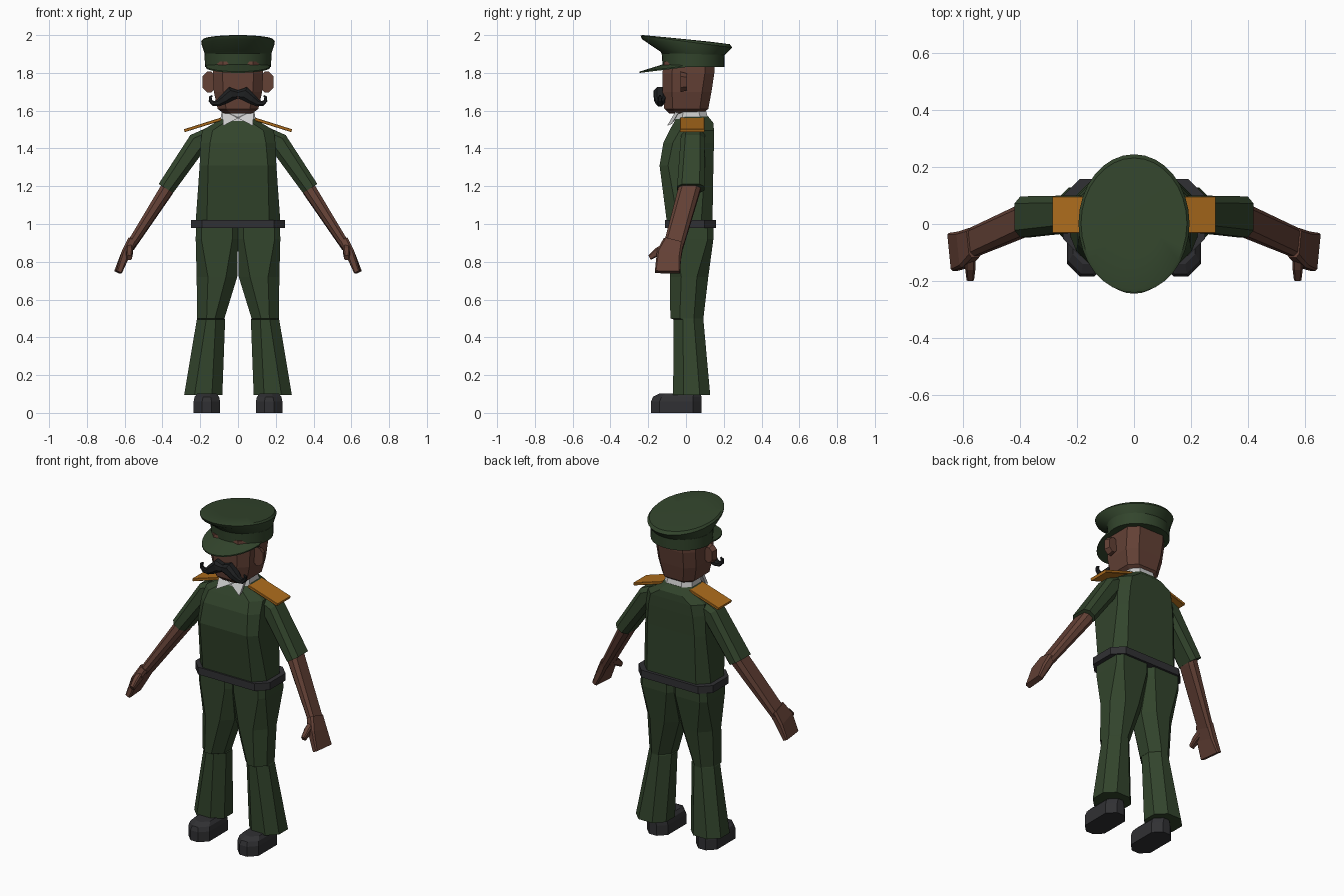
import bpy, bmesh, math
from mathutils import Vector as V

X, Y, Z = V((1, 0, 0)), V((0, 1, 0)), V((0, 0, 1))


def material(name, r, g, b):
    m = bpy.data.materials.new(name)
    m.diffuse_color = (r, g, b, 1)
    return m


GREEN = material("uniform_green", .032, .058, .025)
SKIN = material("skin_brown", .125, .052, .036)
GOLD = material("gold", .42, .15, .012)
DARK = material("dark_leather", .03, .03, .033)
HAIR = material("hair_black", .013, .014, .015)
WHITE = material("collar_white", .65, .65, .65)


def skin(name, rings, mat, mirror=False, smooth=False):
    """Bridge a list of equal-length point rings and cap both ends."""
    bm = bmesh.new()
    vs = [[bm.verts.new(p) for p in r] for r in rings]
    n = len(vs[0])
    for a, b in zip(vs, vs[1:]):
        for i in range(n):
            j = (i + 1) % n
            bm.faces.new((a[i], a[j], b[j], b[i]))
    bm.faces.new(vs[0])
    bm.faces.new(vs[-1])
    bmesh.ops.recalc_face_normals(bm, faces=bm.faces)
    me = bpy.data.meshes.new(name)
    bm.to_mesh(me)
    bm.free()
    me.materials.append(mat)
    ob = bpy.data.objects.new(name, me)
    bpy.context.collection.objects.link(ob)
    if mirror:
        ob.modifiers.new("Mirror", 'MIRROR').use_mirror_merge = False
    if smooth:
        bpy.ops.object.select_all(action='DESELECT')
        bpy.context.view_layer.objects.active = ob
        ob.select_set(True)
        bpy.ops.object.shade_smooth_by_angle(angle=math.radians(35))
    return ob


def ring(c, ru, rv, ch, u=X, v=Y):
    """Chamfered rectangle around c in the plane of u and v."""
    u, v = V(u).normalized(), V(v).normalized()
    a, b = ru - ch, rv - ch
    pts = [(ru, -b), (ru, b), (a, rv), (-a, rv), (-ru, b), (-ru, -b), (-a, -rv), (a, -rv)]
    return [V(c) + u * p + v * q for p, q in pts]


def slab(z, x0, x1, y0, y1, ch):
    """Horizontal chamfered rectangle given by its limits."""
    return ring(((x0 + x1) / 2, (y0 + y1) / 2, z), (x1 - x0) / 2, (y1 - y0) / 2, ch)


def oval(z, rx, cy, ry, tilt=0, n=32):
    """Horizontal ellipse, higher at the front when tilted."""
    ang = [2 * math.pi * i / n for i in range(n)]
    return [(rx * math.cos(a), cy + ry * math.sin(a), z - tilt * ry * math.sin(a)) for a in ang]


# Cap: band, flared crown and peak
skin("cap_band", [oval(1.83, .175, .04, .163), oval(1.90, .177, .038, .167, .03)], GREEN, smooth=True)
skin("cap_crown", [oval(1.893, .172, .038, .162, .03), oval(1.905, .178, .035, .172, .05),
                   oval(1.952, .193, .002, .234, .11), oval(1.966, .195, .002, .243, .13),
                   oval(1.976, .186, .002, .23, .105), oval(1.978, .1, 0, .12, .1)], GREEN, smooth=True)
peak = []
for i in range(17):
    a = math.radians(190 + 10 * i)
    c, s = math.cos(a), math.sin(a)
    xi, yi, xo, yo, zo = .165 * c, .04 + .16 * s, .172 * c, .245 * s, 1.837 + .03 * s
    peak.append([(xi, yi, 1.832), (xo, yo, zo - .007), (xo, yo, zo), (xi, yi, 1.846)])
skin("cap_peak", peak, GREEN, smooth=True)

# Head, neck and ears
skin("head", [slab(1.585, -.075, .075, -.09, .09, .035), slab(1.61, -.108, .108, -.115, .118, .045),
              slab(1.70, -.128, .128, -.124, .135, .05), slab(1.80, -.133, .133, -.125, .15, .05),
              slab(1.86, -.13, .13, -.115, .15, .05)], SKIN)
skin("neck", [slab(1.52, -.065, .065, -.04, .09, .03), slab(1.61, -.065, .065, -.05, .08, .03)], SKIN)
skin("ear", [ring((.152, -.03, 1.752), .036, .055, .025, X, Z),
             ring((.15, .004, 1.752), .028, .045, .02, X, Z)], SKIN, mirror=True)

# Moustache: tapered tube with curled tip
path = [(0, 1.685, .022), (.035, 1.69, .036), (.075, 1.66, .027), (.105, 1.64, .018),
        (.13, 1.638, .013), (.146, 1.652, .010), (.147, 1.672, .008), (.136, 1.68, .004)]
tube = []
for i, (x, z, r) in enumerate(path):
    p, q = path[max(i - 1, 0)], path[min(i + 1, len(path) - 1)]
    u = V((-(q[1] - p[1]), 0, q[0] - p[0]))
    tube.append(ring((x, -.138, z), r, min(r * 1.1, .033), r * .5, u, Y))
skin("moustache", tube, HAIR, mirror=True)

# Collar with two pointed flaps
skin("collar", [slab(1.545, -.095, .095, -.06, .12, .04), slab(1.605, -.085, .085, -.055, .105, .04),
                slab(1.62, -.075, .075, -.045, .095, .035)], WHITE)
flap = [(0, -.07, 1.56), (.085, -.05, 1.605), (.078, -.1, 1.52)]
skin("collar_flap", [flap, [(x, y + .025, z + .01) for x, y, z in flap]], WHITE, mirror=True)

# Shirt body
skin("shirt", [slab(1.0, -.225, .225, -.10, .14, .06), slab(1.31, -.203, .203, -.14, .145, .045),
               slab(1.43, -.198, .198, -.12, .148, .05), slab(1.495, -.19, .19, -.088, .148, .055),
               slab(1.535, -.125, .125, -.065, .145, .05), slab(1.572, -.085, .085, -.045, .115, .04)], GREEN)
skin("belt", [slab(.978, -.25, .25, -.112, .158, .06), slab(1.022, -.25, .25, -.112, .158, .06)], DARK)

# Shoulder boards
n = (.3, 0, .95)
skin("shoulder_board", [ring((.09, .033, 1.555), .008, .064, .002, n),
                        ring((.284, .033, 1.494), .008, .064, .002, n)], GOLD, mirror=True)

# Arms: sleeve, forearm, hand and thumb
d = (.85, 0, .526)
skin("sleeve", [ring((.12, .04, 1.475), .05, .06, .025, (.4, 0, .9)),
                ring((.212, .036, 1.435), .054, .064, .025, (.75, 0, .66)),
                ring((.382, .025, 1.188), .045, .072, .025, d)], GREEN, mirror=True)
v = (.1, 1, -.25)
skin("forearm", [ring((.35, .03, 1.23), .036, .057, .02, d, v), ring((.378, .017, 1.18), .036, .057, .02, d, v),
                 ring((.568, -.066, .885), .024, .052, .014, d, v)], SKIN, mirror=True)
skin("hand", [ring((.562, -.066, .905), .026, .054, .012, d, v),
              ring((.598, -.09, .835), .024, .066, .01, d, v),
              ring((.635, -.098, .745), .016, .067, .006, (.9, 0, .4), (.1, 1, -.02))], SKIN, mirror=True)
t = (0, -.5, .87)
skin("thumb", [ring((.575, -.10, .88), .018, .024, .007, X, t), ring((.575, -.15, .853), .018, .022, .007, X, t),
               ring((.575, -.193, .822), .013, .014, .005, X, t)], SKIN, mirror=True)

# Trousers: thighs meet at the middle, lower legs flare out
skin("trouser_leg", [slab(1.0, 0, .222, -.085, .145, .03), slab(.92, 0, .224, -.085, .145, .03),
                     slab(.72, .004, .219, -.085, .118, .06), slab(.5, .072, .216, -.083, .092, .05),
                     slab(.495, .068, .218, -.066, .092, .05),
                     slab(.095, .083, .285, -.068, .128, .055)], GREEN, mirror=True)

# Shoes
skin("shoe", [slab(0, .095, .235, -.185, .083, .045), slab(.06, .095, .235, -.185, .083, .045),
              slab(.085, .1, .23, -.175, .083, .045), slab(.103, .115, .215, -.14, .075, .035)],
     DARK, mirror=True)
